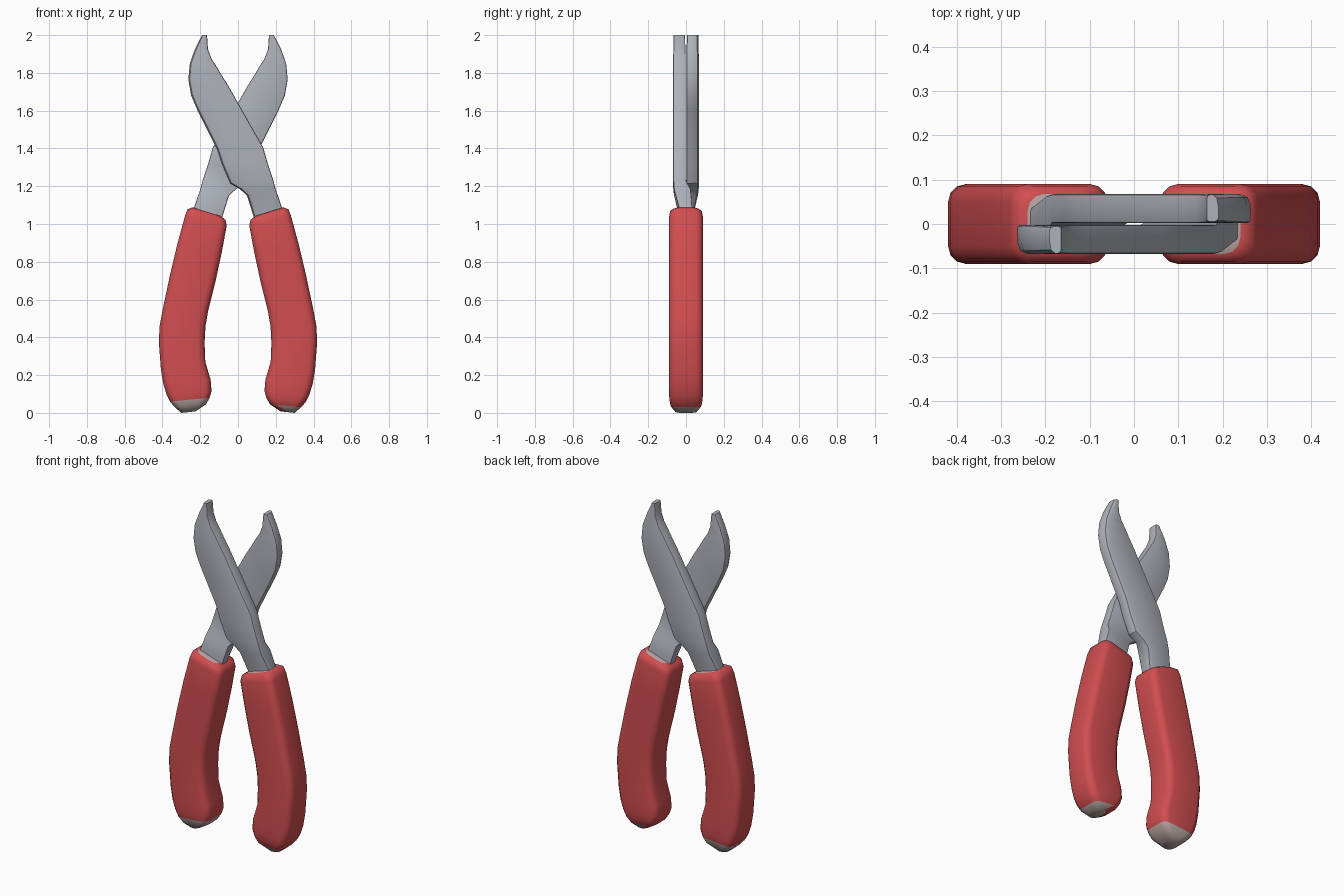
import bpy, bmesh, math
from mathutils import Vector

if "Cube" in bpy.data.objects:
    bpy.data.objects.remove(bpy.data.objects["Cube"])


def material(name, rgb):
    m = bpy.data.materials.new(name)
    m.diffuse_color = (*rgb, 1)
    m.use_nodes = True
    m.node_tree.nodes["Principled BSDF"].inputs["Base Color"].default_value = m.diffuse_color
    return m


RED = material("red grip", (0.64, 0.075, 0.08))
STEEL = material("steel", (0.42, 0.44, 0.49))
PALE = material("worn grey", (0.47, 0.38, 0.36))


def section(a, b, y0, y1, radii, steps):
    """Rounded rectangle between edge points a and b, and depths y0 and y1."""
    a, b = Vector((a[0], 0, a[1])), Vector((b[0], 0, b[1]))
    u, w = (b - a).normalized(), (b - a).length
    pts = []
    corners = [(0, y0, 1, 1, 180), (w, y0, -1, 1, 270),
               (w, y1, -1, -1, 0), (0, y1, 1, -1, 90)]
    for (s, y, ds, dy, start), r in zip(corners, radii):
        rs, ry = min(r, w * 0.45), min(r, (y1 - y0) * 0.45)
        for i in range(steps + 1):
            t = math.radians(start + 90 * i / steps)
            pts.append(a + u * (s + ds * rs + rs * math.cos(t))
                       + Vector((0, y + dy * ry + ry * math.sin(t), 0)))
    return pts


def loft(name, stations, radii, steps, mats, side, angle, rule=None):
    """Skin the sections; side -1 turns the part half round the z axis."""
    bm = bmesh.new()
    rings = []
    for a, b, y0, y1 in stations:
        rings.append([bm.verts.new((p.x * side, p.y * side, p.z))
                      for p in section(a, b, y0, y1, radii, steps)])
    for r0, r1 in zip(rings, rings[1:]):
        for i in range(len(r0)):
            j = (i + 1) % len(r0)
            bm.faces.new((r0[i], r0[j], r1[j], r1[i]))
    bm.faces.new(rings[0])
    bm.faces.new(rings[-1])
    bmesh.ops.recalc_face_normals(bm, faces=bm.faces)
    if rule:
        for f in bm.faces:
            f.material_index = rule(f)
    me = bpy.data.meshes.new(name)
    bm.to_mesh(me)
    bm.free()
    for m in mats:
        me.materials.append(m)
    ob = bpy.data.objects.new(name, me)
    bpy.context.collection.objects.link(ob)
    bpy.ops.object.select_all(action='DESELECT')
    ob.select_set(True)
    bpy.context.view_layer.objects.active = ob
    bpy.ops.object.shade_smooth_by_angle(angle=math.radians(angle))
    return ob


# Blade and shank: spine point, cutting-edge point, front and back depth
blade = [
    ((-.19, 2.0), (-.164, 2.0), -.066, -.006),
    ((-.228, 1.926), (-.159, 1.925), -.067, -.003),
    ((-.255, 1.85), (-.14, 1.875), -.068, -.002),
    ((-.263, 1.765), (-.111, 1.83), -.068, -.002),
    ((-.248, 1.68), (-.085, 1.785), -.068, -.002),
    ((-.217, 1.607), (-.053, 1.735), -.068, -.002),
    ((-.111, 1.395), (.064, 1.528), -.068, -.002),
    ((-.085, 1.315), (.133, 1.406), -.068, -.002),
    ((-.042, 1.215), (.159, 1.316), -.068, -.002),
    ((.01, 1.185), (.186, 1.235), -.068, -.002),
    ((.048, 1.15), (.2, 1.183), -.064, .025),
    ((.085, 1.03), (.235, 1.08), -.036, .034),
    ((.105, .97), (.25, 1.02), -.035, .034),
]

# Grip: outer point, inner point, half depth
grip = [
    ((.24, 1.088), (.095, 1.043), .068),
    ((.267, 1.078), (.066, 1.022), .084),
    ((.28, 1.045), (.06, .99), .09),
    ((.322, .89), (.085, .855), .09),
    ((.36, .73), (.117, .705), .09),
    ((.398, .55), (.158, .54), .09),
    ((.415, .46), (.172, .46), .09),
    ((.419, .375), (.177, .37), .09),
    ((.408, .228), (.173, .27), .09),
    ((.395, .15), (.145, .175), .09),
    ((.377, .095), (.14, .115), .09),
    ((.36, .06), (.15, .08), .087),
    ((.335, .03), (.17, .045), .08),
    ((.30, .0), (.225, .008), .055),
]
grip = [(a, b, -h, h) for a, b, h in grip]


def worn(limit):
    """Bare collar at the top and a scuffed tip below the limit."""
    def rule(f):
        z = f.calc_center_median().z
        return 1 if z < limit or (len(f.verts) > 4 and z > 1) else 0
    return rule


for side, where, limit in ((1, "front", .022), (-1, "back", .075)):
    loft(where + "_blade", blade, (.026, .008, .005, .008), 2, [STEEL], side, 30)
    loft(where + "_blade_grip", grip, (.04,) * 4, 3, [RED, PALE], side, 50,
         worn(limit))
